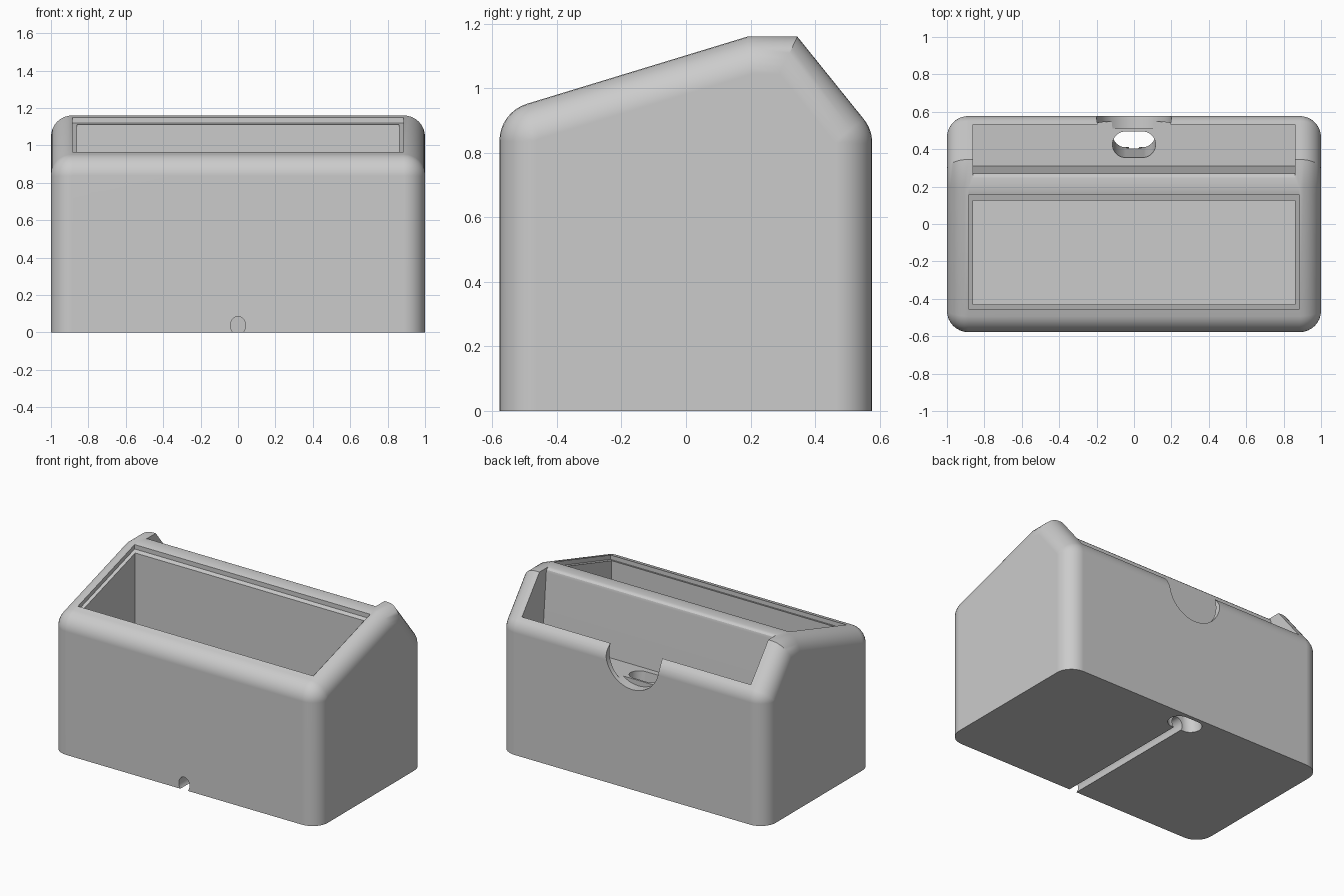
import bpy, bmesh, math
from mathutils import Matrix, Vector

cube = bpy.data.objects.get("Cube")
if cube:
    bpy.data.objects.remove(cube, do_unlink=True)

grey = bpy.data.materials.new("plain grey")
grey.use_nodes = True
tone = (0.6, 0.6, 0.6, 1)
grey.diffuse_color = tone
grey.node_tree.nodes["Principled BSDF"].inputs["Base Color"].default_value = tone

R = 0.12  # corner radius


def make_object(name, bm):
    bmesh.ops.recalc_face_normals(bm, faces=bm.faces)
    mesh = bpy.data.meshes.new(name)
    bm.to_mesh(mesh)
    bm.free()
    mesh.materials.append(grey)
    ob = bpy.data.objects.new(name, mesh)
    bpy.context.collection.objects.link(ob)
    return ob


def extrude_loop(points, direction):
    """Solid from a closed 3D loop swept along a direction."""
    bm = bmesh.new()
    face = bm.faces.new([bm.verts.new(p) for p in points])
    new = bmesh.ops.extrude_face_region(bm, geom=[face], use_keep_orig=True)["geom"]
    bmesh.ops.translate(bm, vec=direction,
                        verts=[v for v in new if isinstance(v, bmesh.types.BMVert)])
    return bm


def side_prism(profile, half):
    """Side profile (y, z) swept across the width."""
    return extrude_loop([(-half, y, z) for y, z in profile], Vector((2 * half, 0, 0)))


def fillet(before, corner, after, radius, steps=8):
    """Points of an arc that rounds one profile corner."""
    c = Vector(corner)
    a, b = (Vector(before) - c).normalized(), (Vector(after) - c).normalized()
    half = a.angle(b) / 2
    centre = c + (a + b).normalized() * radius / math.sin(half)
    start = (c + a * radius / math.tan(half) - centre).normalized()
    end = (c + b * radius / math.tan(half) - centre).normalized()
    return [tuple(centre + start.slerp(end, i / steps) * radius)
            for i in range(steps + 1)]


# Body: sloped side profile with rounded front and rear, then rounded sides
front_base, front_top = (-0.578, 0), (-0.578, 0.926)
ridge_front, ridge_rear = (0.19, 1.16), (0.345, 1.16)
rear_top, rear_base = (0.577, 0.872), (0.577, 0)
profile = ([front_base] + fillet(front_base, front_top, ridge_front, R)
           + [ridge_front, ridge_rear]
           + fillet(ridge_rear, rear_top, rear_base, R) + [rear_base])
bm = side_prism(profile, 1)
rims = [e for e in bm.edges
        if abs(e.verts[0].co.x - e.verts[1].co.x) < 0.01
        and max(v.co.z for v in e.verts) > 0.01]
bmesh.ops.bevel(bm, geom=rims, offset=R * 0.95, offset_type='OFFSET', segments=8,
                profile=0.5, affect='EDGES', clamp_overlap=False)
body = make_object("desk_box_body", bm)


def slope(y, drop=0):
    """Height of the sloping front top at y."""
    return 1.16 + (y - 0.19) * 0.304 - drop


cutters = []

# Front compartment and the shallow ledge around its opening
cutters.append(make_object("compartment_cutter", side_prism(
    [(-0.43, 0.12), (0.125, 0.12), (0.125, 1.4), (-0.43, 1.4)], 0.86)))
cutters.append(make_object("ledge_cutter", side_prism(
    [(-0.455, slope(-0.455, 0.03)), (0.155, slope(0.155, 0.03)),
     (0.155, 1.4), (-0.455, 1.4)], 0.885)))

# Leaning rear tray, with a softened ridge edge
cutters.append(make_object("tray_cutter", side_prism(
    [(0.31, 0.70), (0.548, 0.72), (0.505, 1.3), (0.245, 1.3), (0.245, 1.16),
     (0.258, 1.156), (0.268, 1.146), (0.272, 1.13)], 0.86)))

# Finger notch in the rear wall
circle = [(math.cos(i * math.tau / 48), math.sin(i * math.tau / 48)) for i in range(48)]
cutters.append(make_object("notch_cutter", extrude_loop(
    [(0.2 * c, 0.51, 0.88 + 0.2 * s) for c, s in circle], Vector((0, 0.2, 0)))))

# Cable hole from the tray through the base
slot = [(math.copysign(0.045, c) + 0.07 * c, 0.07 * s, -0.9) for c, s in circle]
bm = extrude_loop(slot, Vector((0, 0, 1)))
bmesh.ops.transform(bm, verts=bm.verts, matrix=(
    Matrix.Translation((0, 0.425, 0.71)) @ Matrix.Rotation(math.radians(4.5), 4, 'X')))
cutters.append(make_object("cable_hole_cutter", bm))

# Cable channel along the underside
cutters.append(make_object("channel_cutter", extrude_loop(
    [(0.04 * c, -0.7, 0.036 + 0.05 * s) for c, s in circle], Vector((0, 1.16, 0)))))

bpy.context.view_layer.objects.active = body
for cutter in cutters:
    cut = body.modifiers.new(cutter.name, 'BOOLEAN')
    cut.operation = 'DIFFERENCE'
    cut.solver = 'EXACT'
    cut.object = cutter
    bpy.ops.object.modifier_apply(modifier=cut.name)
    bpy.data.objects.remove(cutter, do_unlink=True)

# Smooth rounding with crisp edges
for ob in bpy.context.selected_objects:
    ob.select_set(False)
body.select_set(True)
bpy.ops.object.shade_smooth_by_angle(angle=math.radians(25))
weighted = body.modifiers.new("even_shading", 'WEIGHTED_NORMAL')
weighted.keep_sharp = True
